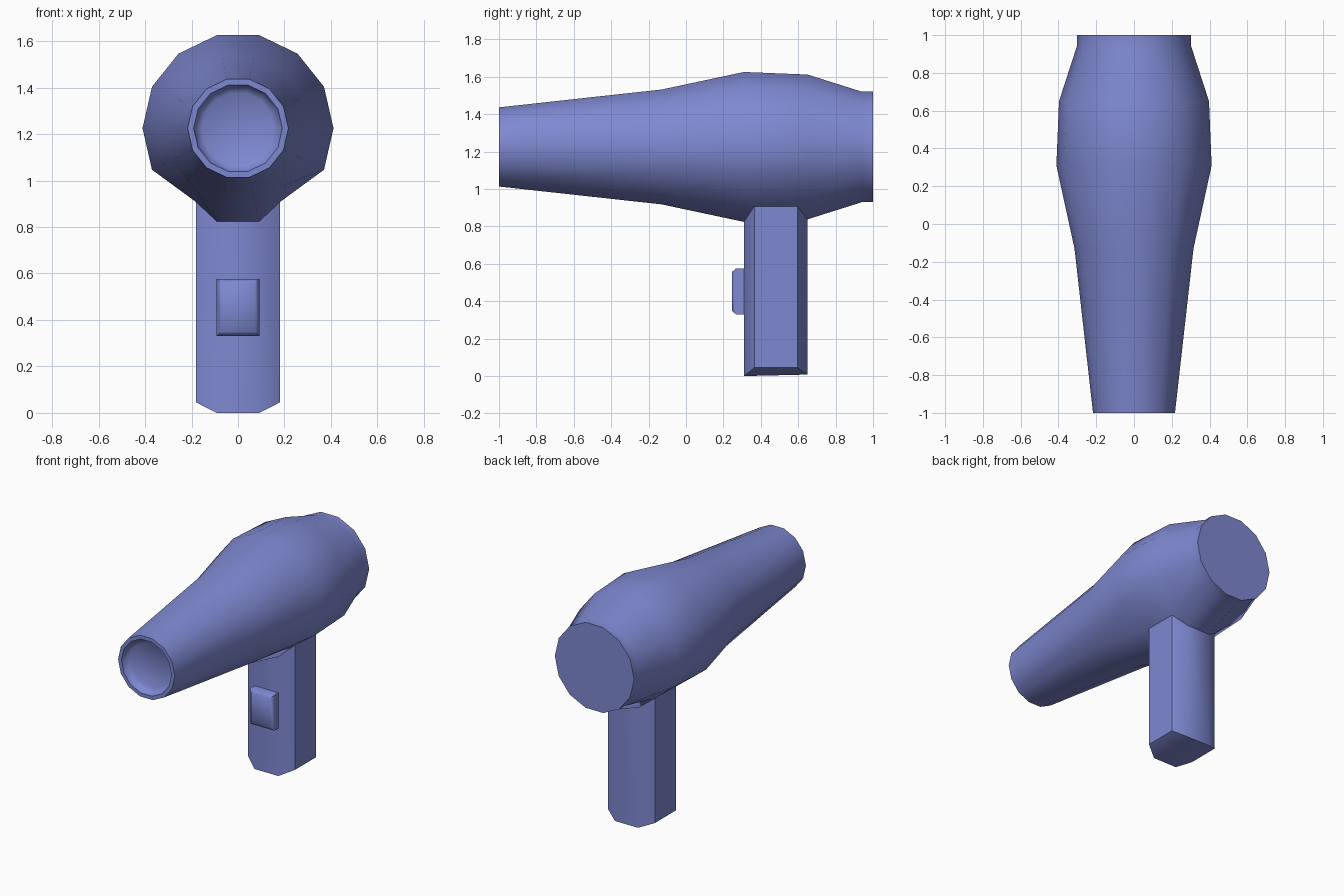
import bpy, bmesh
from math import cos, sin, pi, radians

if "Cube" in bpy.data.objects:
    bpy.data.objects.remove(bpy.data.objects["Cube"])

SIDES = 14
AXIS_Z = 1.225

plastic = bpy.data.materials.new("periwinkle_plastic")
plastic.use_nodes = True
plastic.diffuse_color = (0.21, 0.25, 0.64, 1)
plastic.node_tree.nodes["Principled BSDF"].inputs["Base Color"].default_value = (0.21, 0.25, 0.64, 1)


def finish(bm, name):
    """Turn the bmesh into a smooth object that keeps its hard edges."""
    bmesh.ops.recalc_face_normals(bm, faces=bm.faces)
    mesh = bpy.data.meshes.new(name)
    bm.to_mesh(mesh)
    bm.free()
    mesh.materials.append(plastic)
    obj = bpy.data.objects.new(name, mesh)
    bpy.context.collection.objects.link(obj)
    bpy.ops.object.select_all(action='DESELECT')
    obj.select_set(True)
    bpy.context.view_layer.objects.active = obj
    bpy.ops.object.shade_smooth_by_angle(angle=radians(50))
    return obj


def bridge(bm, a, b):
    """Join two equal rings with quads."""
    n = len(a)
    return [bm.faces.new((a[i], a[(i + 1) % n], b[(i + 1) % n], b[i])) for i in range(n)]


# Barrel: rings along y as (y, radius), from the nozzle recess to the rear cap
PROFILE = [(-0.95, 0.155), (-0.97, 0.183), (-1, 0.191), (-1, 0.217), (-0.13, 0.315),
           (0.31, 0.411), (0.65, 0.397), (0.94, 0.303), (1, 0.303)]
bm = bmesh.new()
rings = []
for y, r in PROFILE:
    rings.append([bm.verts.new((r * cos(2 * pi * k / SIDES), y, AXIS_Z + r * sin(2 * pi * k / SIDES)))
                  for k in range(SIDES)])
strips = [bridge(bm, a, b) for a, b in zip(rings, rings[1:])]
bm.faces.new(rings[0])
bm.faces.new(rings[-1])

# Handle: pull in the corners of the three lowest faces, then extrude them down
FRONT, BACK = 5, 6
for ring, y in ((FRONT, 0.365), (BACK, 0.595)):
    for k, x in ((9, -0.18), (12, 0.18)):
        rings[ring][k].co = (x, y, 0.907)
grip_faces = [strips[FRONT][k] for k in (9, 10, 11)]
result = bmesh.ops.extrude_face_region(bm, geom=grip_faces)
bmesh.ops.delete(bm, geom=[f for f in grip_faces if f.is_valid], context='FACES_ONLY')
for v in result["geom"]:
    if isinstance(v, bmesh.types.BMVert):
        v.co.z = 0.045 if abs(v.co.x) > 0.15 else (0.0 if v.co.y < 0.5 else 0.008)
finish(bm, "dryer_body")

# Switch: a small block with chamfered front edges
bm = bmesh.new()
loops = []
for y, inset in ((0.32, 0), (0.267, 0), (0.245, 0.02)):
    w, h = 0.092 - inset, 0.123 - inset
    loops.append([bm.verts.new((sx * w, y, 0.453 + sz * h))
                  for sx, sz in ((-1, -1), (1, -1), (1, 1), (-1, 1))])
for a, b in zip(loops, loops[1:]):
    bridge(bm, a, b)
bm.faces.new(loops[0])
bm.faces.new(loops[-1])
finish(bm, "switch")
